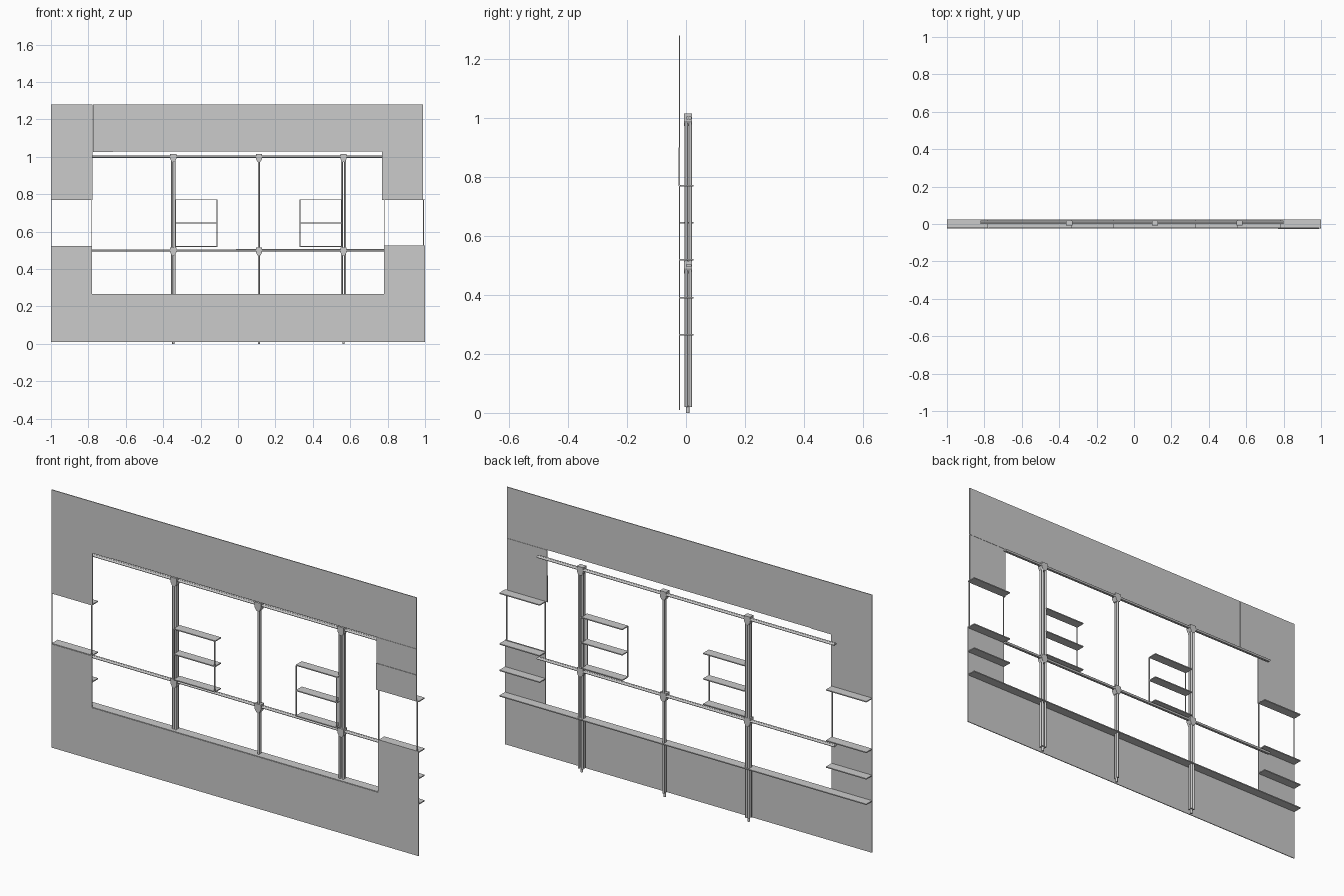
import bpy, bmesh, math
from mathutils import Matrix

if "Cube" in bpy.data.objects:
    bpy.data.objects.remove(bpy.data.objects["Cube"])


def box(name, x0, x1, y0, y1, z0, z1):
    bm = bmesh.new()
    size = Matrix.Diagonal((x1 - x0, y1 - y0, z1 - z0, 1))
    mid = Matrix.Translation(((x0 + x1) / 2, (y0 + y1) / 2, (z0 + z1) / 2))
    bmesh.ops.create_cube(bm, size=1, matrix=mid @ size)
    return finish(name, bm)


def finish(name, bm):
    me = bpy.data.meshes.new(name)
    bm.to_mesh(me)
    bm.free()
    ob = bpy.data.objects.new(name, me)
    bpy.context.collection.objects.link(ob)
    return ob


def tube(name, centre, radius, length, axis):
    bm = bmesh.new()
    rot = Matrix.Rotation(math.pi / 2, 4, 'Y') if axis == 'X' else Matrix.Identity(4)
    bmesh.ops.create_cone(bm, cap_ends=True, segments=12, radius1=radius, radius2=radius,
                          depth=length, matrix=Matrix.Translation(centre) @ rot)
    ob = finish(name, bm)
    for p in ob.data.polygons:
        p.use_smooth = len(p.vertices) == 4
    return ob


def connector(x, z):
    # six-point front profile extruded in y
    pts = [(-.017, .015), (.017, .015), (.017, -.01), (.008, -.027), (-.008, -.027), (-.017, -.01)]
    bm = bmesh.new()
    face = bm.faces.new([bm.verts.new((x + a, -.007, z + b)) for a, b in pts])
    ext = bmesh.ops.extrude_face_region(bm, geom=[face])['geom']
    bmesh.ops.translate(bm, vec=(0, .027, 0),
                        verts=[g for g in ext if isinstance(g, bmesh.types.BMVert)])
    bmesh.ops.recalc_face_normals(bm, faces=bm.faces)
    finish("pole_connector", bm)


F, B = -.0235, -.0195   # face panel depth

# Face boards around the central opening
box("bottom_board", -1, 1, F, B, .01, .265)
box("left_lower_board", -1, -.78, F, B, .265, .52)
box("right_lower_board", .78, 1, F, B, .265, .525)
box("top_board", -.667, .99, F, B, 1.028, 1.28)
box("top_board_joint", -.776, -.668, F, B, 1.026, 1.28)
box("left_upper_board_inner", -.885, -.777, F, B, .77, 1.28)
box("left_upper_board_outer", -1, -.886, F, B, .77, 1.28)
box("right_upper_board", .77, .99, F, B, .77, 1.027)
box("right_front_cover", .77, .99, -.026, F, .77, .9)

# Full-width ledge and short side shelves
box("bottom_ledge", -1, 1, -.021, .025, .262, .267)
for x0, x1 in ((-1, -.78), (.78, 1)):
    for z in (.39, .52, .77):
        box("side_shelf", x0, x1, -.021, .025, z - .0025, z + .0025)
    for x in (x0 + .002, min(x1, .994) - .002):
        box("side_edge_strip", x - .002, x + .002, F, B, .52, .77)

# Two open racks next to the outer posts
for x0, x1 in ((-.335, -.11), (.33, .555)):
    for z in (.52, .645, .77):
        box("rack_shelf", x0, x1, -.021, .025, z - .0025, z + .0025)
    for x in (x0 + .002, x1 - .002):
        box("rack_upright", x - .002, x + .002, F, B, .52, .77)

# Horizontal twin rails
for z in (.5, 1.0):
    for y in (.005, .014):
        tube("rail", (-.01, y, z), .0055, 1.62, 'X')

# Posts made of tubes, with feet and connectors
for x, spread in ((-.346, .0065), (.112, 0), (.564, .009)):
    for dx in sorted({-spread, spread}):
        for y in (.001, .0145):
            tube("post", (x + dx, y, .51), .0055, .98, 'Z')
    tube("post_foot", (x, .006, .0125), .006, .025, 'Z')
    for z in (.5, 1.0):
        connector(x, z)
